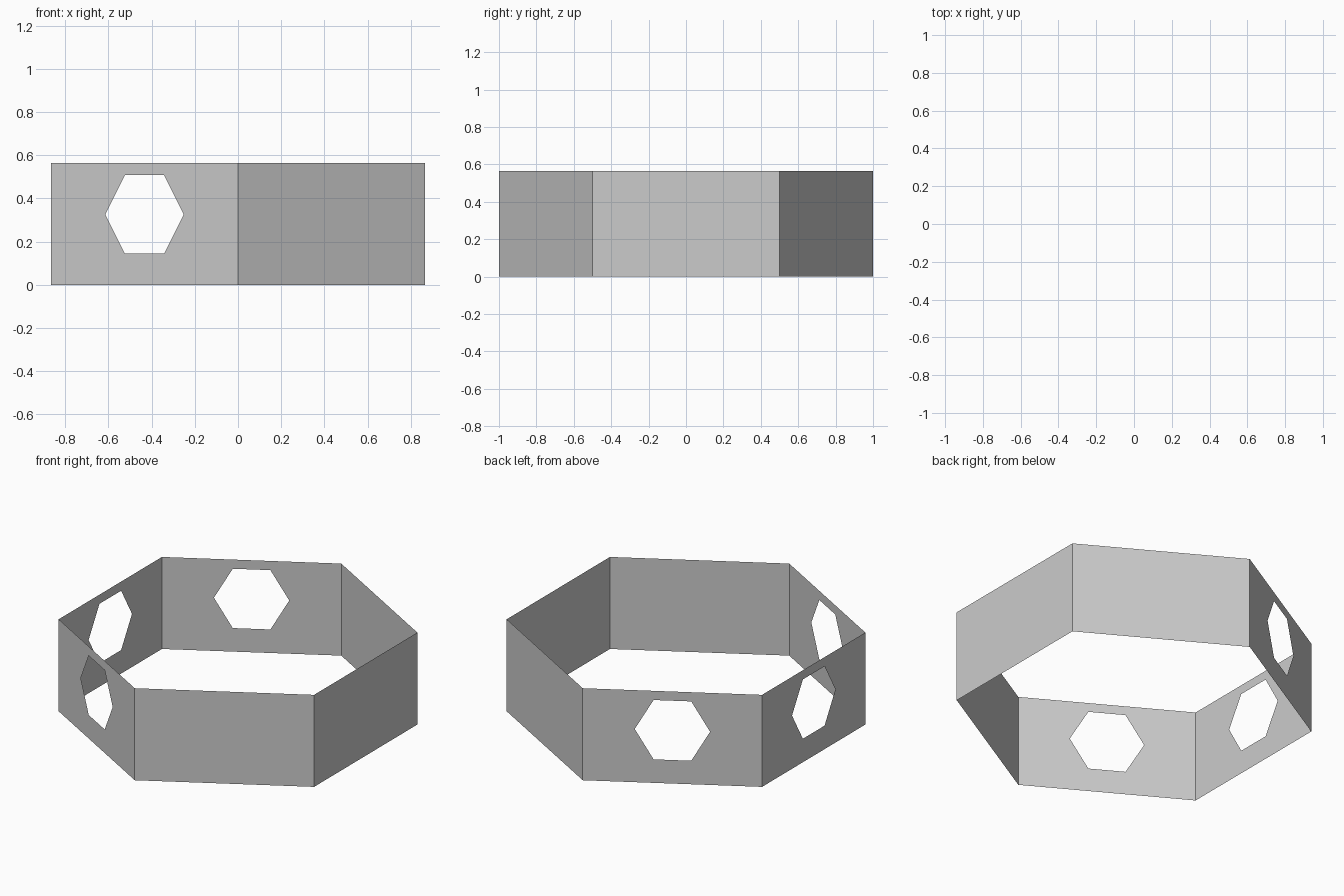
import bpy, bmesh
from math import sin, cos, radians
from mathutils import Vector

if "Cube" in bpy.data.objects:
    bpy.data.objects.remove(bpy.data.objects["Cube"])

HEIGHT = 0.564
HOLE_Z, HOLE_R = 0.326, 0.21
SIDES = 6

bm = bmesh.new()
UP = Vector((0, 0, 1))


def face(points):
    bm.faces.new([bm.verts.new(p) for p in points])


def corner(i):
    a = radians(90 + 60 * i)
    return Vector((cos(a), sin(a), 0))


# Thin hexagonal wall; the three panels on the -x side have a hexagonal window
for i in range(SIDES):
    a, b = corner(i), corner(i + 1)
    bl, br, tr, tl = a, b, b + UP * HEIGHT, a + UP * HEIGHT
    if i >= 3:
        face([bl, br, tr, tl])
        continue
    along = (b - a).normalized()
    mid = (a + b) / 2 + UP * HOLE_Z
    h = [mid + HOLE_R * (along * cos(radians(60 * k)) + UP * sin(radians(60 * k)))
         for k in range(6)]
    face([tr, tl, h[3], h[2], h[1], h[0]])   # above the window
    face([bl, br, h[0], h[5], h[4], h[3]])   # below the window
    face([tl, bl, h[3]])                     # either side
    face([br, tr, h[0]])

bmesh.ops.remove_doubles(bm, verts=bm.verts, dist=1e-4)
mesh = bpy.data.meshes.new("hexagonal_wall")
bm.to_mesh(mesh)
bm.free()
bpy.context.collection.objects.link(bpy.data.objects.new("hexagonal_wall", mesh))
